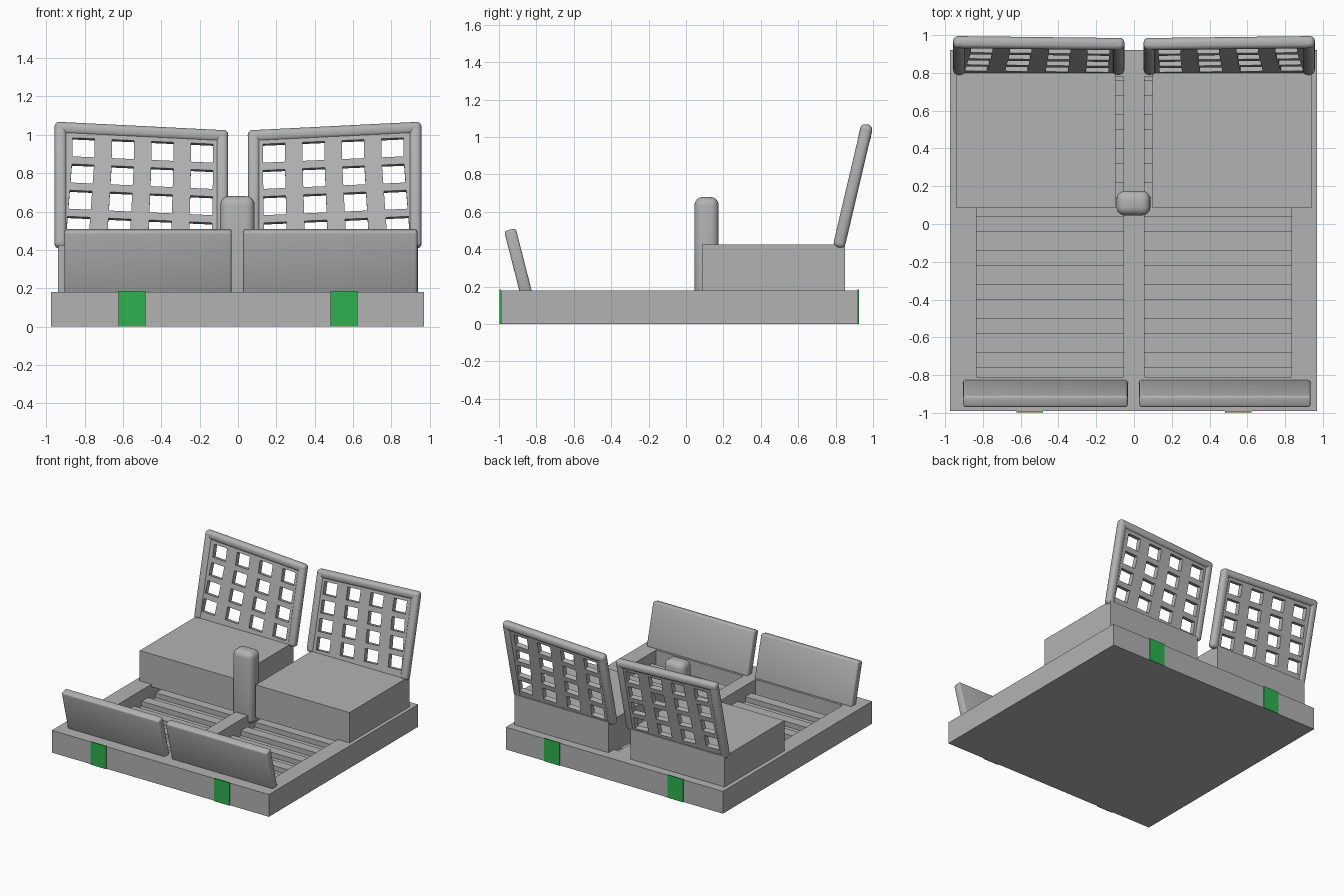
import bpy, bmesh
from mathutils import Matrix, Vector

if "Cube" in bpy.data.objects:
    bpy.data.objects.remove(bpy.data.objects["Cube"])


def material(name, rgb):
    m = bpy.data.materials.new(name)
    m.diffuse_color = (*rgb, 1)
    m.use_nodes = True
    m.node_tree.nodes["Principled BSDF"].inputs["Base Color"].default_value = m.diffuse_color
    return m


GREY = material("mid_grey", (0.448, 0.448, 0.448))
GREEN = material("bright_green", (0.027, 0.448, 0.078))


def finish(bm, name, mat, smooth=False):
    bmesh.ops.recalc_face_normals(bm, faces=bm.faces[:])
    me = bpy.data.meshes.new(name)
    bm.to_mesh(me)
    bm.free()
    me.materials.append(mat)
    ob = bpy.data.objects.new(name, me)
    bpy.context.collection.objects.link(ob)
    if smooth:
        bpy.ops.object.select_all(action='DESELECT')
        ob.select_set(True)
        bpy.context.view_layer.objects.active = ob
        bpy.ops.object.shade_smooth_by_angle()
    return ob


def block(name, size, matrix, mat=GREY, bevel=0.0, segs=4):
    """Box of a given size placed by a matrix, with optional rounded edges."""
    bm = bmesh.new()
    bmesh.ops.create_cube(bm, size=1, matrix=Matrix.Diagonal((*size, 1)))
    if bevel:
        bmesh.ops.bevel(bm, geom=bm.edges[:], offset=bevel, segments=segs,
                        profile=0.5, affect='EDGES')
    bm.transform(matrix)
    return finish(bm, name, mat, bevel > 0)


def span(name, x, y, z, mat=GREY, bevel=0.0):
    """Upright box from its extents."""
    lo, hi = Vector((x[0], y[0], z[0])), Vector((x[1], y[1], z[1]))
    return block(name, hi - lo, Matrix.Translation((lo + hi) / 2), mat, bevel)


def rod(name, p, q, r):
    """Rounded bar between two points, reaching r past each end."""
    d = q - p
    rot = d.to_track_quat('Z', 'Y').to_matrix().to_4x4()
    return block(name, (2 * r, 2 * r, d.length + 2 * r),
                 Matrix.Translation((p + q) / 2) @ rot, bevel=r * 0.8)


# Tray with two sunken bays
base = span("base_tray", (-0.975, 0.97), (-0.99, 0.92), (0, 0.18))
cutters = []
for s in (-1, 1):
    xs = sorted((s * 0.055, s * 0.835))
    cutters.append(span("bay_cutter", xs, (-0.81, 0.78), (0.05, 0.3)))
    mod = base.modifiers.new("bay", 'BOOLEAN')
    mod.operation = 'DIFFERENCE'
    mod.solver = 'EXACT'
    mod.object = cutters[-1]
bpy.context.view_layer.update()
cut = bpy.data.meshes.new_from_object(
    base.evaluated_get(bpy.context.evaluated_depsgraph_get()))
base.modifiers.clear()
base.data = cut
for c in cutters:
    bpy.data.objects.remove(c)

# Leaning backrest surface
OUT, INN = 0.925, 0.083


def lean(x, z):
    return Vector((x, 0.818 + (z - 0.42) * 0.235, z))


def lattice(s):
    """Sheet with a 4 x 4 pattern of openings, slightly sheared."""
    cols = [(INN, INN)]
    for i in range(4):
        top, low = 0.13 + 0.206 * i, 0.136 + 0.214 * i
        cols += [(top, low), (top + 0.115, low + 0.118)]
    cols.append((OUT, OUT))
    rows = [0.41]
    for j in range(4):
        z = 0.475 + 0.137 * j
        rows += [z, z + 0.097]
    rows.append(1.035)
    bm = bmesh.new()
    grid = []
    for j, v in enumerate(rows):
        t = min(1, max(0, (v - 0.475) / 0.41))
        line = []
        for top, low in cols:
            x = low + (top - low) * t
            z = v - (0.045 * (OUT - x) if j else 0)
            p = lean(x, z)
            line.append(bm.verts.new((s * p.x, p.y, p.z)))
        grid.append(line)
    for j in range(9):
        for i in range(9):
            if i % 2 and j % 2:
                continue
            bm.faces.new((grid[j][i], grid[j][i + 1],
                          grid[j + 1][i + 1], grid[j + 1][i]))
    ob = finish(bm, "backrest_lattice", GREY)
    mod = ob.modifiers.new("thickness", 'SOLIDIFY')
    mod.thickness = 0.04
    mod.offset = 0


for s in (-1, 1):
    # Slats on the floor of each bay
    for k in range(9):
        y = -0.72 + 0.18 * k
        span("bay_slat", sorted((s * 0.055, s * 0.835)),
             (y - 0.04, y + 0.04), (0.04, 0.09))
    # Seat block
    span("seat_block", sorted((s * 0.098, s * 0.94)), (0.085, 0.85), (0.16, 0.425))
    # Tilted front board
    x0, x1 = (-0.905, -0.033) if s < 0 else (0.027, 0.935)
    block("front_board", (x1 - x0, 0.064, 0.35),
          Matrix.Translation(((x0 + x1) / 2, -0.898, 0.335))
          @ Matrix.Rotation(0.25, 4, 'X'), bevel=0.014, segs=3)
    # Backrest with its rounded frame
    lattice(s)
    r = 0.032
    pts = [lean(OUT, 0.44), lean(OUT, 1.035), lean(INN, 0.993), lean(INN, 0.44)]
    for p in pts:
        p.x *= s
    rod("backrest_outer_rail", pts[0], pts[1], r)
    rod("backrest_top_rail", pts[1], pts[2], r)
    rod("backrest_inner_rail", pts[2], pts[3], r)
    # Green tabs on the front and back edges
    xs = (s * 0.553 - 0.07, s * 0.553 + 0.07)
    span("front_tab", xs, (-0.998, -0.989), (0, 0.185), GREEN)
    span("back_tab", xs, (0.918, 0.926), (0, 0.185), GREEN)

# Rounded central post
span("center_post", (-0.093, 0.087), (0.045, 0.175), (0.1, 0.68), bevel=0.045)
